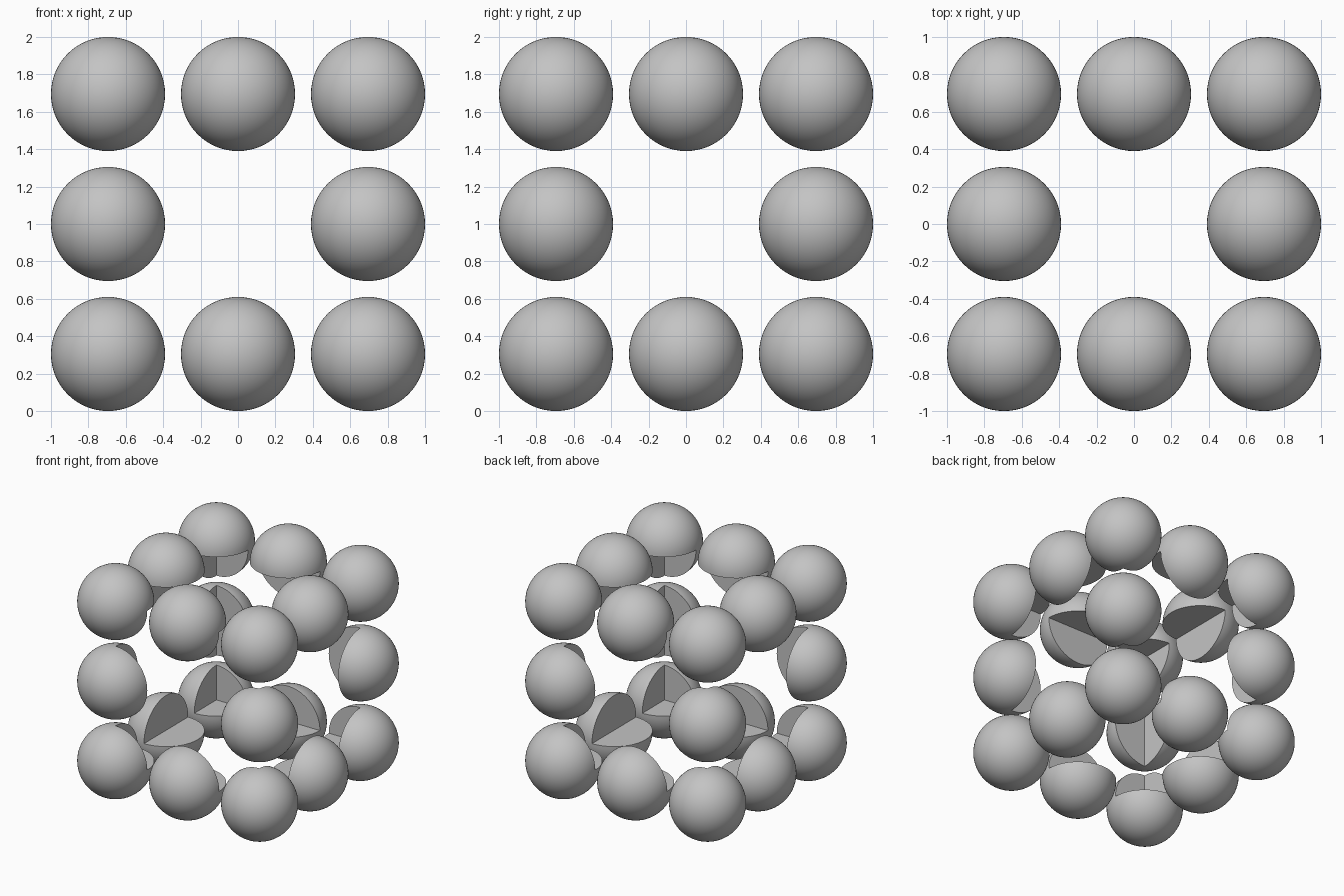
import bpy
import bmesh
from mathutils import Vector

cube = bpy.data.objects.get("Cube")
if cube:
    bpy.data.objects.remove(cube, do_unlink=True)

RADIUS = 0.305
OFFSET = 0.695          # distance of sphere centres from the middle of the frame
SEGMENTS, RINGS = 64, 32

grey = bpy.data.materials.new("grey")
grey.use_nodes = True
grey.diffuse_color = (0.55, 0.55, 0.55, 1)
grey.node_tree.nodes["Principled BSDF"].inputs["Base Color"].default_value = (0.55, 0.55, 0.55, 1)


def notched_sphere(name, cell):
    """Sphere at a cell of a 3x3x3 grid with the wedge facing the middle cut out."""
    axes = [a for a in range(3) if cell[a]]
    bm = bmesh.new()
    bmesh.ops.create_uvsphere(bm, u_segments=SEGMENTS, v_segments=RINGS, radius=RADIUS)

    # Remove the quarter (edge) or eighth (corner) that faces inward
    inner = [f for f in bm.faces
             if all(f.calc_center_median()[a] * cell[a] < 0 for a in axes)]
    bmesh.ops.delete(bm, geom=inner, context='FACES')

    # Close the notch with one flat face for each cut plane
    rim = [v for v in bm.verts if any(len(e.link_faces) == 1 for e in v.link_edges)]
    centre = bm.verts.new((0, 0, 0))
    for a in axes:
        arc = [v for v in rim if abs(v.co[a]) < 1e-4]
        normal = Vector([1.0 if i == a else 0.0 for i in range(3)])
        across = normal.cross(sum((v.co for v in arc), Vector()))
        arc.sort(key=lambda v: v.co.dot(across))
        bm.faces.new(arc + [centre])
    bmesh.ops.recalc_face_normals(bm, faces=bm.faces[:])

    mesh = bpy.data.meshes.new(name)
    bm.to_mesh(mesh)
    bm.free()
    mesh.materials.append(grey)
    obj = bpy.data.objects.new(name, mesh)
    obj.location = (cell[0] * OFFSET, cell[1] * OFFSET, 1 + cell[2] * OFFSET)
    bpy.context.collection.objects.link(obj)
    return obj


# Twelve edge spheres and eight corner spheres around an open middle
LABELS = ({-1: "right", 1: "left"}, {-1: "front", 1: "back"}, {-1: "bottom", 1: "top"})
spheres = []
for x in (-1, 0, 1):
    for y in (-1, 0, 1):
        for z in (-1, 0, 1):
            cell = (x, y, z)
            used = [a for a in range(3) if cell[a]]
            if len(used) < 2:
                continue
            kind = "corner_sphere" if len(used) == 3 else "edge_sphere"
            name = "_".join([kind] + [LABELS[a][cell[a]] for a in used])
            spheres.append(notched_sphere(name, cell))

# Smooth round surfaces, crisp notch edges
bpy.ops.object.select_all(action='DESELECT')
for obj in spheres:
    obj.select_set(True)
bpy.context.view_layer.objects.active = spheres[0]
bpy.ops.object.shade_smooth_by_angle(angle=0.6)
